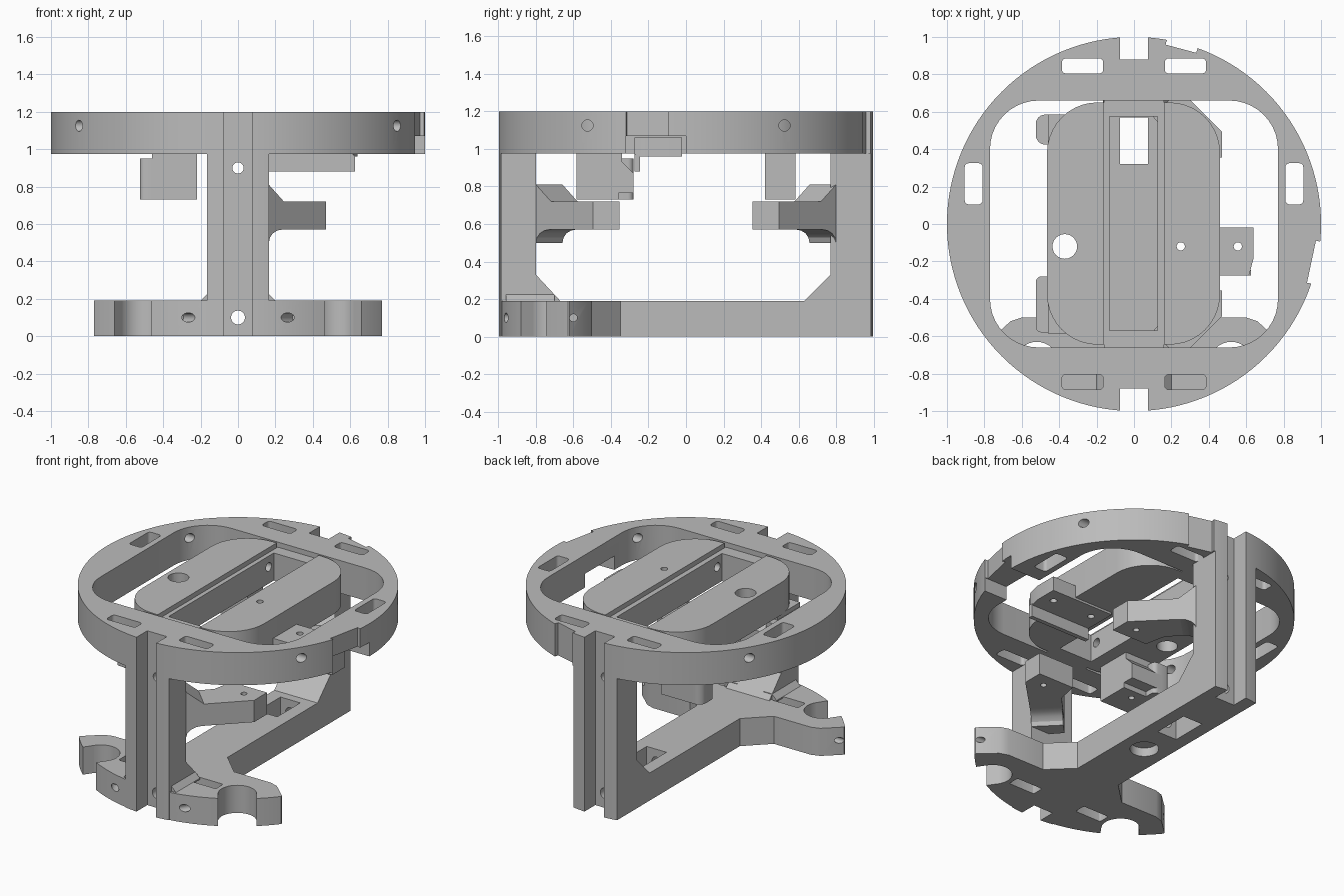
import bpy, bmesh, math
from mathutils import Matrix, Vector

if "Cube" in bpy.data.objects:
    bpy.data.objects.remove(bpy.data.objects["Cube"])

grey = bpy.data.materials.new("plain grey")
grey.use_nodes = True
grey.diffuse_color = (0.5, 0.5, 0.5, 1)
grey.node_tree.nodes["Principled BSDF"].inputs["Base Color"].default_value = (0.5, 0.5, 0.5, 1)


def prism(name, pts, lo, hi, axis="z"):
    """Extrude a flat outline along an axis."""
    place = {"z": lambda a, b, c: (a, b, c), "x": lambda a, b, c: (c, a, b), "y": lambda a, b, c: (a, c, b)}[axis]
    bm = bmesh.new()
    low = [bm.verts.new(place(a, b, lo)) for a, b in pts]
    high = [bm.verts.new(place(a, b, hi)) for a, b in pts]
    bm.faces.new(low)
    bm.faces.new(high)
    for i in range(len(pts)):
        j = (i + 1) % len(pts)
        bm.faces.new((low[i], low[j], high[j], high[i]))
    bmesh.ops.recalc_face_normals(bm, faces=bm.faces)
    mesh = bpy.data.meshes.new(name)
    bm.to_mesh(mesh)
    bm.free()
    mesh.materials.append(grey)
    ob = bpy.data.objects.new(name, mesh)
    bpy.context.collection.objects.link(ob)
    return ob


def box(name, x0, x1, y0, y1, z0, z1):
    return prism(name, [(x0, y0), (x1, y0), (x1, y1), (x0, y1)], z0, z1)


def circle(r, n=128, x=0, y=0):
    return [(x + r * math.cos(math.tau * i / n), y + r * math.sin(math.tau * i / n)) for i in range(n)]


def rounded(x0, x1, y0, y1, r, n=10):
    pts = []
    for k, (cx, cy) in enumerate([(x1 - r, y1 - r), (x0 + r, y1 - r), (x0 + r, y0 + r), (x1 - r, y0 + r)]):
        for i in range(n + 1):
            a = math.pi / 2 * (k + i / n)
            pts.append((cx + r * math.cos(a), cy + r * math.sin(a)))
    return pts


def boolean(ob, tool, op="DIFFERENCE"):
    mod = ob.modifiers.new("boolean", "BOOLEAN")
    mod.operation, mod.solver, mod.object = op, "EXACT", tool
    bpy.context.view_layer.objects.active = ob
    bpy.ops.object.modifier_apply(modifier=mod.name)
    bpy.data.objects.remove(tool)


def drill(ob, start, direction, length, r):
    d = Vector(direction).normalized()
    tool = prism("drill", circle(r, 24), 0, length)
    tool.data.transform(Matrix.Translation(start) @ d.to_track_quat("Z", "Y").to_matrix().to_4x4())
    boolean(ob, tool)


# Upper ring with rounded opening
ring = prism("upper_ring", circle(1), 0.975, 1.2)
boolean(ring, prism("cut", rounded(-0.77, 0.77, -0.66, 0.66, 0.26), 0.9, 1.3))
for s in (-1, 1):
    for t in (-1, 1):
        boolean(ring, prism("cut", rounded(*sorted((s * 0.165, s * 0.385)), *sorted((t * 0.805, t * 0.885)), 0.02, 4), 0.9, 1.3))
        drill(ring, (s * 1.1, t * 0.525, 1.125), (-s, 0, 0), 0.6, 0.03)
    boolean(ring, prism("cut", rounded(*sorted((s * 0.81, s * 0.905)), 0.105, 0.325, 0.02, 4), 0.9, 1.3))
    boolean(ring, box("cut", -0.075, 0.075, *sorted((s * 0.88, s * 1.1)), 0.9, 1.3))
# Shallow flats on the rim and the cable gap beneath
for angle, half in ((-12, 0.115), (75, 0.085)):
    flat = box("cut", 0.97, 1.1, -half, half, 0.9, 1.3)
    flat.data.transform(Matrix.Rotation(math.radians(angle), 4, "Z"))
    boolean(ring, flat)
boolean(ring, box("cut", 0.7, 1.1, -0.32, 0, 0.9, 1.07))

# Side frame: base bar and two grooved pillars
frame = prism("pillar_frame", [(-1.05, 0), (1.05, 0), (1.05, 1.2), (0.77, 1.2), (0.77, 0.33), (0.63, 0.19),
                               (-0.67, 0.19), (-0.8, 0.33), (-0.8, 1.2), (-1.05, 1.2)], -0.165, 0.165, "x")
boolean(frame, prism("cut", circle(1), -0.1, 1.3), "INTERSECT")
for s in (-1, 1):
    boolean(frame, box("cut", -0.075, 0.075, *sorted((s * 0.88, s * 1.1)), -0.1, 1.3))
for z, r in ((0.1, 0.037), (0.9, 0.03)):
    drill(frame, (0, -1.1, z), (0, 1, 0), 2.2, r)
boolean(frame, box("cut", -0.075, 0.075, 0.32, 0.57, -0.1, 0.3))
boolean(frame, prism("cut", circle(0.09, 32, 0, 0.1), -0.1, 0.06))

# Spreading feet, one each side of the front pillar
for s, side in ((1, "left"), (-1, "right")):
    outline = [(0.16, -0.345), (0.32, -0.5), (0.6, -0.5), (0.66, -0.52), (0.77, -0.62), (0.77, -1.05), (0.16, -1.05)]
    foot = prism(side + "_foot", [(s * x, y) for x, y in outline], 0, 0.19)
    boolean(foot, prism("cut", circle(0.995), -0.1, 0.3), "INTERSECT")
    boolean(foot, prism("cut", circle(0.12, 32, s * 0.52, -0.75), -0.1, 0.3))
    gap = box("cut", 0, 0.3, -0.12, 0.12, -0.1, 0.3)
    gap.data.transform(Matrix.Translation((s * 0.52, -0.75, 0)) @ Matrix.Rotation(math.atan2(-0.75, s * 0.52), 4, "Z"))
    boolean(foot, gap)
    boolean(foot, prism("cut", rounded(*sorted((s * 0.17, s * 0.37)), -0.77, -0.69, 0.01, 3), -0.1, 0.3))
    drill(foot, (s * 0.9, -0.6, 0.1), (-s, 0, 0), 0.35, 0.02)
    drill(foot, (s * 0.21, -1.05, 0.1), (s * 0.6, 1, 0), 0.2, 0.025)
    prism(side + "_foot_fillet", [(s * 0.1, 0.18), (s * 0.2, 0.18), (s * 0.2, 0.19), (s * 0.165, 0.225), (s * 0.1, 0.225)],
          -0.96, -0.7, "y")

# Sensor arms branching from each pillar, with diagonal gussets above and below
for t, end in ((-1, "front"), (1, "back")):
    outline = [(0, 0.8), (0.165, 0.8), (0.47, 0.495), (0.47, 0.355), (0.2, 0.355), (0.17, 0.5), (0, 0.68)]
    arm = prism(end + "_arm", [(x, t * y) for x, y in outline], 0.57, 0.72)
    drill(arm, (0.36, t * 0.45, 0.8), (0, 0, -1), 0.3, 0.02)
    web = [(-0.1, 0.5), (0, 0.5)]
    web += [(0.1 * (1 - math.cos(a)), 0.5 + 0.07 * math.sin(a)) for a in (0.4, 0.8, 1.2, math.pi / 2)]
    web += [(0.12, 0.715), (0, 0.81), (-0.1, 0.81)]
    gusset = prism(end + "_arm_gusset", web, 0, -0.2 * t, "y")
    gusset.data.transform(Matrix.Translation((0.165, t * 0.8, 0)) @ Matrix.Rotation(-t * math.pi / 4, 4, "Z"))

# Central deck, level with the ring, with a stepped channel
deck = prism("centre_deck", rounded(-0.465, 0.46, -0.645, 0.65, 0.27), 0.975, 1.198)
boolean(deck, box("cut", -0.16, 0.16, -0.7, 0.7, 1.165, 1.3))
boolean(deck, box("cut", -0.13, 0.125, -0.57, 0.575, 0.9, 1.3))
drill(deck, (-0.37, -0.12, 1.3), (0, 0, -1), 0.5, 0.066)
drill(deck, (0.25, -0.12, 1.3), (0, 0, -1), 0.5, 0.022)
for t, end in ((-1, "front"), (1, "back")):
    box(end + "_deck_bridge", -0.16, 0.16, *sorted((t * 0.63, t * 0.68)), 0.975, 1.165)
    drill(deck, (-0.2, t * 0.52, 1.09), (1, 0, 0), 0.4, 0.03)

# Side tab and its lip below the deck
tab = prism("side_tab", [(0.165, -0.275), (0.615, -0.275), (0.64, -0.18), (0.64, -0.02), (0.165, -0.02)], 0.96, 1.06)
for x in (0.25, 0.555):
    drill(tab, (x, -0.12, 1.2), (0, 0, -1), 0.4, 0.022)
box("side_tab_lip", 0.165, 0.625, -0.275, -0.245, 0.88, 0.97)

# Hanging sensor blocks under the deck
front_block = prism("front_hanging_block", [(-0.585, 0.73), (-0.36, 0.73), (-0.36, 0.765), (-0.28, 0.765), (-0.28, 0.87),
                                            (-0.34, 0.93), (-0.34, 0.98), (-0.585, 0.98)], -0.46, -0.22, "x")
front_cheek = prism("front_block_cheek", rounded(-0.525, -0.4, -0.58, -0.28, 0.03, 4), 0.73, 0.95)
back_block = box("back_hanging_block", -0.46, -0.22, 0.42, 0.585, 0.73, 0.98)
back_cheek = prism("back_block_cheek", rounded(-0.525, -0.4, 0.425, 0.585, 0.05, 6), 0.73, 0.95)
for block, y in ((front_block, -0.43), (back_block, 0.5)):
    drill(block, (-0.34, y, 0.6), (0, 0, 1), 0.25, 0.02)

# Smooth the curved walls, keep corners sharp
bpy.ops.object.select_all(action="DESELECT")
for ob in bpy.context.collection.objects:
    if ob.type == "MESH" and grey.name in ob.data.materials:
        ob.select_set(True)
        bpy.context.view_layer.objects.active = ob
bpy.ops.object.shade_smooth_by_angle(angle=math.radians(25))
